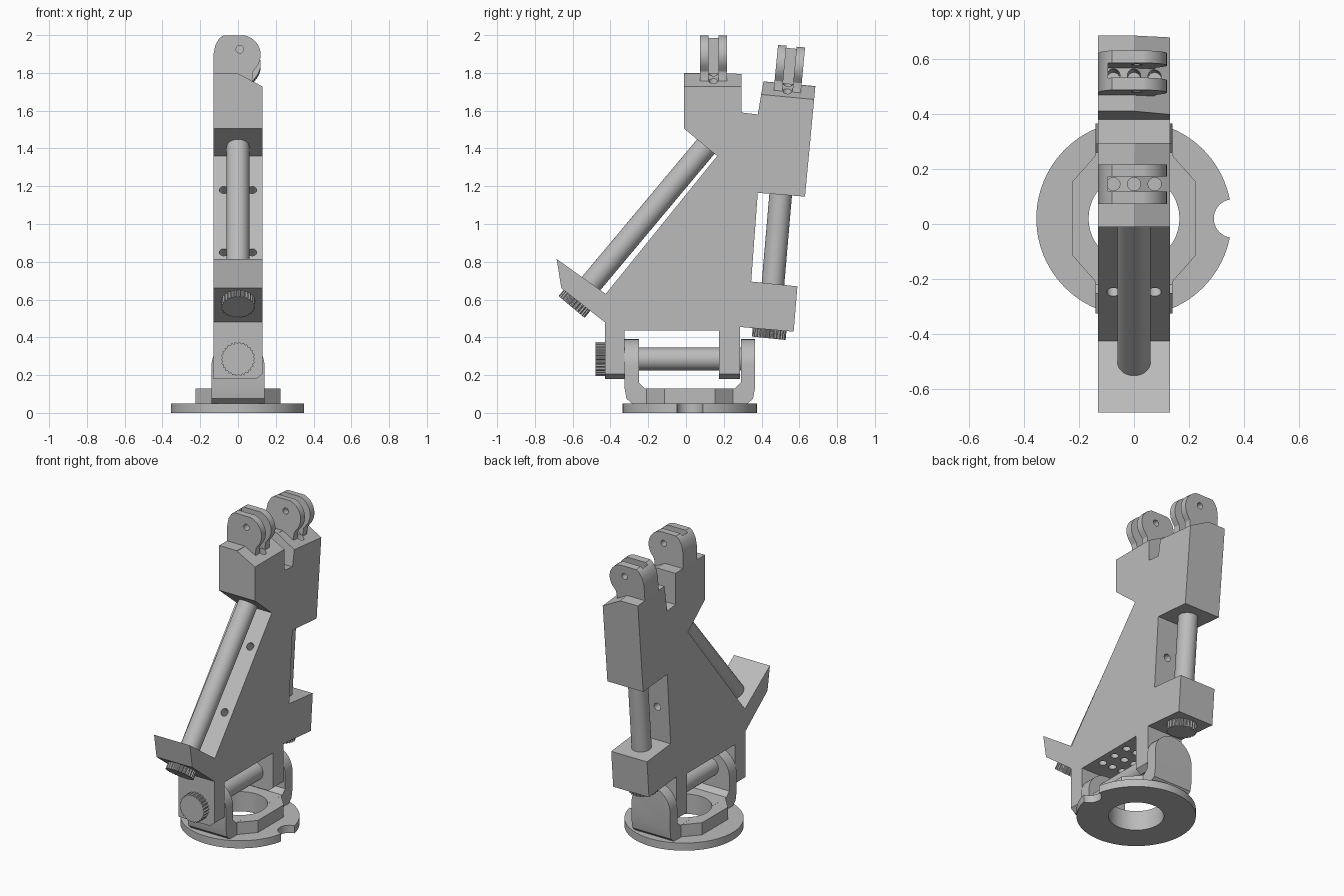
import bpy, bmesh, math
from mathutils import Vector, Matrix

cube = bpy.data.objects.get("Cube")
if cube:
    bpy.data.objects.remove(cube, do_unlink=True)

grey = bpy.data.materials.new("plain grey")
grey.use_nodes = True
COLOUR = (0.5, 0.5, 0.5, 1)
grey.diffuse_color = COLOUR
grey.node_tree.nodes["Principled BSDF"].inputs["Base Color"].default_value = COLOUR


def finish(name, bm, matrix=Matrix()):
    bmesh.ops.recalc_face_normals(bm, faces=bm.faces)
    bm.transform(matrix)
    mesh = bpy.data.meshes.new(name)
    bm.to_mesh(mesh)
    bm.free()
    mesh.materials.append(grey)
    obj = bpy.data.objects.new(name, mesh)
    bpy.context.collection.objects.link(obj)
    return obj


def prism(name, pts, axis, lo, hi, matrix=Matrix()):
    """Extrude a flat outline along an axis from lo to hi."""
    place = {"x": lambda p, d: (d, p[0], p[1]),
             "y": lambda p, d: (p[0], d, p[1]),
             "z": lambda p, d: (p[0], p[1], d)}[axis]
    bm = bmesh.new()
    a = [bm.verts.new(place(p, lo)) for p in pts]
    b = [bm.verts.new(place(p, hi)) for p in pts]
    bm.faces.new(a)
    bm.faces.new(b)
    for i in range(len(pts)):
        j = (i + 1) % len(pts)
        bm.faces.new((a[i], a[j], b[j], b[i]))
    return finish(name, bm, matrix)


def along(p0, p1):
    d = Vector(p1) - Vector(p0)
    return Matrix.Translation(p0) @ d.to_track_quat("Z", "Y").to_matrix().to_4x4(), d.length


def circle(r, n=48, centre=(0, 0), start=0, sweep=2 * math.pi):
    return [(centre[0] + r * math.cos(start + sweep * i / n),
             centre[1] + r * math.sin(start + sweep * i / n)) for i in range(n)]


def rod(name, p0, p1, r, n=48):
    m, length = along(p0, p1)
    return prism(name, circle(r, n), "z", 0, length, m)


def knob(name, p0, p1):
    m, length = along(p0, p1)
    teeth = 26
    pts = []
    for i in range(teeth * 4):
        r = 0.09 if i % 4 < 2 else 0.083
        a = 2 * math.pi * i / (teeth * 4)
        pts.append((r * math.cos(a), r * math.sin(a)))
    return prism(name, pts, "z", 0, length, m)


def boolean(obj, cutters, operation="DIFFERENCE"):
    for c in cutters:
        mod = obj.modifiers.new("cut", "BOOLEAN")
        mod.operation = operation
        mod.solver = "EXACT"
        mod.object = c
        bpy.context.view_layer.objects.active = obj
        bpy.ops.object.modifier_apply(modifier=mod.name)
        bpy.data.objects.remove(c, do_unlink=True)


W = 0.13
TILT = math.radians(-5.4)
rear_frame = Matrix.Translation((0, 0.54, 1.742)) @ Matrix.Rotation(TILT, 4, "X")
front_frame = Matrix.Translation((0, 0.145, 1.797))

# Main body: one side outline extruded across the width
body = prism("main_body", [
    (-0.01, 1.80), (0.295, 1.795), (0.295, 1.59), (0.38, 1.58), (0.41, 1.755),
    (0.685, 1.73), (0.63, 1.145), (0.38, 1.165), (0.345, 0.695), (0.59, 0.67),
    (0.57, 0.43), (0.285, 0.455), (0.285, 0.18), (0.175, 0.18), (0.175, 0.435),
    (-0.325, 0.435), (-0.325, 0.18), (-0.43, 0.18), (-0.43, 0.48), (-0.66, 0.66),
    (-0.685, 0.815), (-0.425, 0.63), (0.165, 1.36), (-0.01, 1.505)], "x", -W, W)

# Sloped tops on the +x side, and clipped lower corners of the legs
wedge = [(0, 0), (0.15, -0.08), (0.15, 0.06), (0, 0.06)]
cutters = [prism("cutter", wedge, "y", -0.2, 0.152, front_frame),
           prism("cutter", wedge, "y", -0.16, 0.2, rear_frame),
           prism("cutter", [(0.085, 0.17), (0.14, 0.17), (0.14, 0.215)], "y", -0.5, 0.3)]

# Drilled holes in the sloped front, rear slot, underside and both tops
slope = Vector((0, 0.73, -0.59)).normalized()
for side in (-1, 1):
    x = 0.075 * side
    for y, z in ((-0.247, 0.85), (0.02, 1.18)):
        p = Vector((x, y, z))
        cutters.append(rod("cutter", p - slope * 0.05, p + slope * 0.12, 0.024, 20))
    cutters.append(rod("cutter", (x * 0.6, 0.45, 0.915), (x * 0.6, 0.26, 0.93), 0.024, 20))
for x in (-0.075, 0, 0.075):
    for y in (-0.2, -0.09, 0.02):
        cutters.append(rod("cutter", (x, y, 0.4), (x, y, 0.55), 0.024, 20))
    for frame in (front_frame, rear_frame):
        cutters.append(rod("cutter", frame @ Vector((x, 0, -0.14)),
                           frame @ Vector((x, 0, 0.05)), 0.024, 20))
boolean(body, cutters)

# Forked mounts on top of both blocks
lobe = [(-W, -0.05), (-W, 0.10), (-0.12, 0.15), (-0.10, 0.185), (-0.08, 0.20), (0.035, 0.20)]
lobe += circle(0.105, 14, (0.015, 0.098), math.radians(75), math.radians(-125))
lobe += [(0.08, 0.01), (0.075, -0.03), (0.08, -0.06)]
for name, frame in (("front_fork", front_frame), ("rear_fork", rear_frame)):
    fork = prism(name, lobe, "y", -0.072, 0.072, frame)
    slot = prism("cutter", [(-0.095, -0.1), (0.2, -0.1), (0.2, 0.3), (-0.095, 0.3)],
                 "y", -0.027, 0.027, frame)
    pin = rod("cutter", frame @ Vector((0.01, -0.2, 0.128)),
              frame @ Vector((0.01, 0.2, 0.128)), 0.02, 24)
    boolean(fork, [slot, pin])

# Adjusting rods and their ribbed knobs
rod("front_rod", (0, -0.55, 0.628), (0, 0.13, 1.44), 0.06)
knob("front_knob", (0, -0.565, 0.61), (0, -0.606, 0.561))
rod("rear_rod", (0, 0.455, 0.62), (0, 0.505, 1.20), 0.06)
knob("rear_knob", (0, 0.443, 0.445), (0, 0.438, 0.395))
rod("pivot_rod", (0, -0.44, 0.285), (0, 0.35, 0.285), 0.06)
knob("pivot_knob", (0, -0.425, 0.285), (0, -0.478, 0.285))

# Cradle with two round-topped ears
CY = 0.02
half = [(0.30, 0.045), (0.335, 0.075), (0.345, 0.13), (0.345, 0.40), (0.27, 0.40),
        (0.27, 0.16), (0.24, 0.13)]
outline = [(CY + y, z) for y, z in half] + [(CY - y, z) for y, z in reversed(half)]
cradle = prism("pivot_cradle", outline, "x", -0.2, 0.2)
arch = [(-0.14, 0.0), (0.14, 0.0)] + circle(0.14, 25, (0, 0.25), 0, math.pi * 25 / 24)
boolean(cradle, [prism("cutter", arch, "y", -0.6, 0.6)], "INTERSECT")
boolean(cradle, [rod("cutter", (0, CY, -0.1), (0, CY, 0.2), 0.165, 64)])

# Eight-sided collar
collar = prism("base_collar", [
    (sx * x, CY + sy * y) for sx, sy, pair in
    ((1, 1, ((0.225, 0.133), (0.135, 0.235))), (-1, 1, ((0.135, 0.235), (0.225, 0.133))),
     (-1, -1, ((0.225, 0.133), (0.135, 0.235))), (1, -1, ((0.135, 0.235), (0.225, 0.133))))
    for x, y in pair], "z", 0.045, 0.1295)
boolean(collar, [rod("cutter", (0, CY, 0), (0, CY, 0.2), 0.165, 64)])

# Base disc with centre hole and edge notch
disc = rod("base_disc", (0, CY, 0), (0, CY, 0.05), 0.355, 96)
boolean(disc, [rod("cutter", (0, CY, -0.1), (0, CY, 0.2), 0.165, 64),
               rod("cutter", (0.36, CY, -0.1), (0.36, CY, 0.2), 0.07, 40)])

# Smooth the curved walls, keep the edges sharp
bpy.ops.object.select_all(action="DESELECT")
for obj in bpy.context.scene.objects:
    if obj.type == "MESH":
        obj.select_set(True)
        bpy.context.view_layer.objects.active = obj
bpy.ops.object.shade_smooth_by_angle(angle=math.radians(25))
